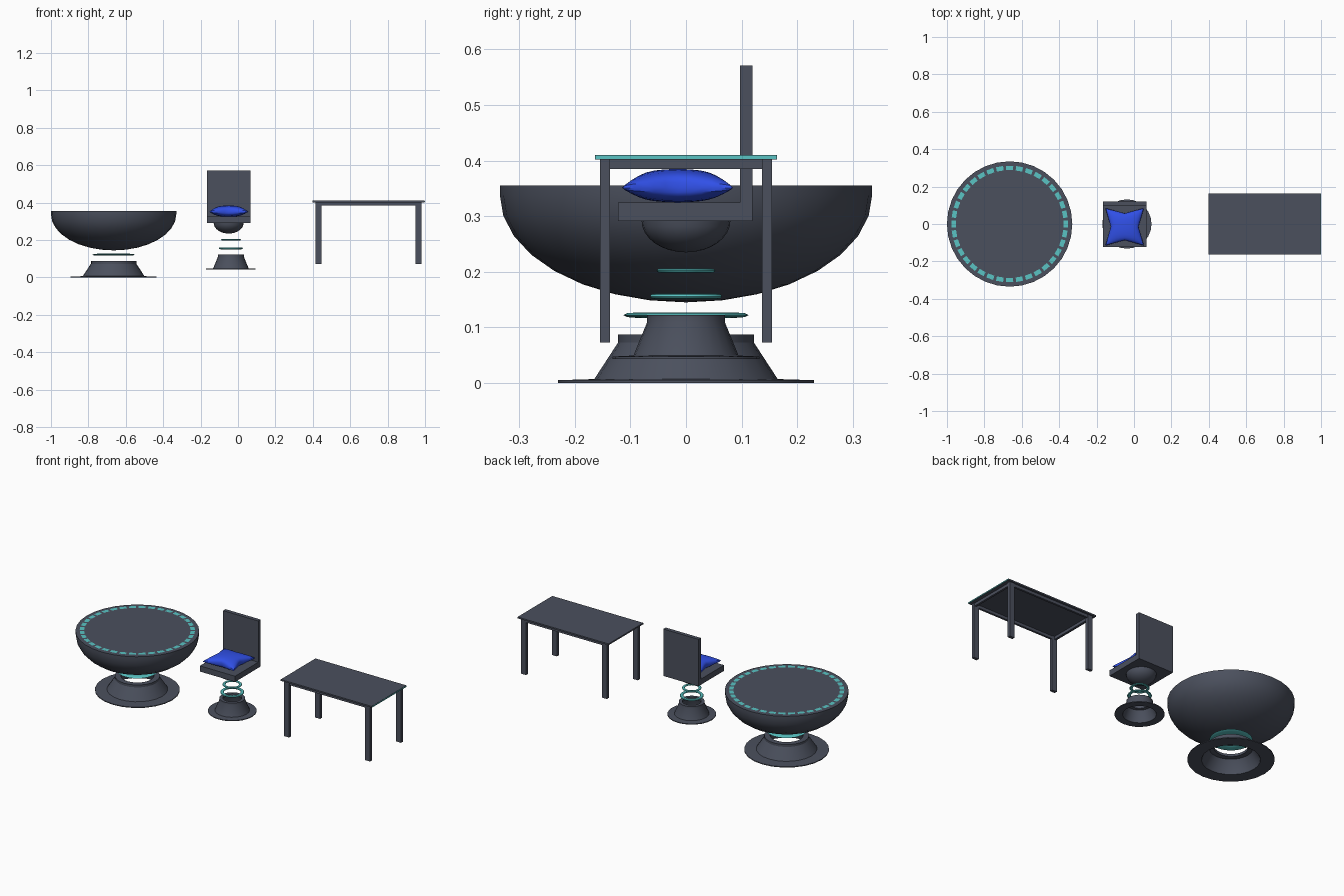
import bpy, bmesh, math
from mathutils import Vector

if "Cube" in bpy.data.objects:
    bpy.data.objects.remove(bpy.data.objects["Cube"])


def material(name, color):
    m = bpy.data.materials.new(name)
    m.diffuse_color = color
    m.use_nodes = True
    m.node_tree.nodes["Principled BSDF"].inputs["Base Color"].default_value = m.diffuse_color
    return m


TEAL = material("teal_glow", (0.1, 0.55, 0.55, 1))
BLUE = material("blue_fabric", (0.03, 0.08, 0.8, 1))
SLATE = material("slate", (0.07, 0.08, 0.11, 1))


def finish(name, bm, mat=SLATE, smooth=True):
    bmesh.ops.remove_doubles(bm, verts=bm.verts, dist=1e-5)
    bmesh.ops.recalc_face_normals(bm, faces=bm.faces)
    me = bpy.data.meshes.new(name)
    bm.to_mesh(me)
    bm.free()
    me.materials.append(mat)
    ob = bpy.data.objects.new(name, me)
    bpy.context.collection.objects.link(ob)
    if smooth:
        bpy.ops.object.select_all(action='DESELECT')
        ob.select_set(True)
        bpy.context.view_layer.objects.active = ob
        bpy.ops.object.shade_smooth_by_angle(angle=math.radians(32))
    return ob


def box(name, lo, hi, mat=SLATE):
    lo, hi = Vector(lo), Vector(hi)
    bm = bmesh.new()
    bmesh.ops.create_cube(bm, size=1)
    for v in bm.verts:
        v.co = (lo + hi) / 2 + v.co * (hi - lo)
    return finish(name, bm, mat, False)


def lathe(name, profile, cx, sides, mat=SLATE, closed=False):
    bm = bmesh.new()
    vs = [bm.verts.new((cx + r, 0, z)) for r, z in profile]
    pairs = list(zip(vs, vs[1:])) + ([(vs[-1], vs[0])] if closed else [])
    edges = [bm.edges.new(p) for p in pairs]
    bmesh.ops.spin(bm, geom=vs + edges, cent=(cx, 0, 0), axis=(0, 0, 1),
                   angle=2 * math.pi, steps=sides)
    return finish(name, bm, mat)


def ring(name, cx, z, outer, inner, half_height):
    mid, w = (outer + inner) / 2, (outer - inner) / 2
    prof = [(mid + w * math.cos(a), z + half_height * math.sin(a))
            for a in (i * math.pi / 4 for i in range(8))]
    return lathe(name, prof, cx, 32, TEAL, True)


def pedestal(name, cx, z, s, sz):
    # hollow flared foot: thin flange, cone wall, collar with inner lip
    prof = [(.23, 0), (.23, .005), (.165, .007), (.122, .073), (.122, .087),
            (.09, .087), (.09, .073), (.115, .07), (.155, .002), (.155, 0)]
    lathe(name, [(r * s, z + h * sz) for r, h in prof], cx, 24, SLATE, True)


def dome_profile(r, top, depth, n):
    return [(r * math.sin(i * math.pi / 2 / n),
             top - depth * math.cos(i * math.pi / 2 / n)) for i in range(n + 1)]


# round hovering table
TX = -0.665
pedestal("round_table_base", TX, 0, 1, 1)
ring("round_table_ring", TX, .122, .113, .062, .005)
lathe("round_table_bowl", dome_profile(.335, .338, .193, 8)
      + [(.335, .355), (0, .355)], TX, 32)

# dashed light strip around the table top
bm = bmesh.new()
N = 36
for i in range(N):
    a0 = 2 * math.pi * (i - .36) / N
    a1 = 2 * math.pi * (i + .36) / N
    bm.faces.new([bm.verts.new((TX + r * math.cos(a), r * math.sin(a), .3565))
                  for r, a in ((.288, a0), (.312, a0), (.312, a1), (.288, a1))])
finish("round_table_lights", bm, TEAL, False)

# hovering chair
CX = -0.038
SX = -0.05
pedestal("chair_base", CX, .043, .573, .91)
ring("chair_lower_ring", CX, .156, .065, .046, .005)
ring("chair_upper_ring", CX, .202, .053, .036, .004)
lathe("chair_dome", dome_profile(.08, .292, .057, 8) + [(0, .292)], SX, 24)
box("chair_seat", (SX - .116, -.122, .291), (SX + .116, .12, .325))
box("chair_back", (SX - .116, .097, .291), (SX + .116, .12, .571))

# cushion: pinched square pillow
bm = bmesh.new()
G = 14
for side, bulge in ((1, .034), (-1, .026)):
    grid = []
    for i in range(G + 1):
        row = []
        for j in range(G + 1):
            u = math.sin((i / G - .5) * math.pi)
            v = math.sin((j / G - .5) * math.pi)
            x = u * (1 - .28 * (1 - abs(v)) * u * u)
            y = v * (1 - .28 * (1 - abs(u)) * v * v)
            h = (max(0, 1 - u * u) * max(0, 1 - v * v)) ** .4
            row.append(bm.verts.new((SX + .103 * x, -.015 + .1 * y,
                                     .351 + side * bulge * h)))
        grid.append(row)
    for i in range(G):
        for j in range(G):
            bm.faces.new((grid[i][j], grid[i + 1][j],
                          grid[i + 1][j + 1], grid[i][j + 1]))
finish("chair_cushion", bm, BLUE)

# rectangular desk
X0, X1, Y = .397, 1.0, .163
box("desk_edge_trim", (X0, -Y, .403), (X1, Y, .409), TEAL)
box("desk_top", (X0, -Y - .001, .402), (X1 - .002, Y + .001, .4105))
for s, n in ((-1, "front"), (1, "back")):
    ya, yb = sorted((s * .14, s * .152))
    box("desk_apron_" + n, (.42, ya, .385), (.977, yb, .403))
    ya, yb = sorted((s * .137, s * .155))
    for x, side in ((.414, "left"), (.949, "right")):
        box(f"desk_leg_{n}_{side}", (x, ya, .073), (x + .032, yb, .403))
for x, side in ((.418, "left"), (.965, "right")):
    box("desk_apron_" + side, (x, -.14, .385), (x + .012, .14, .403))
